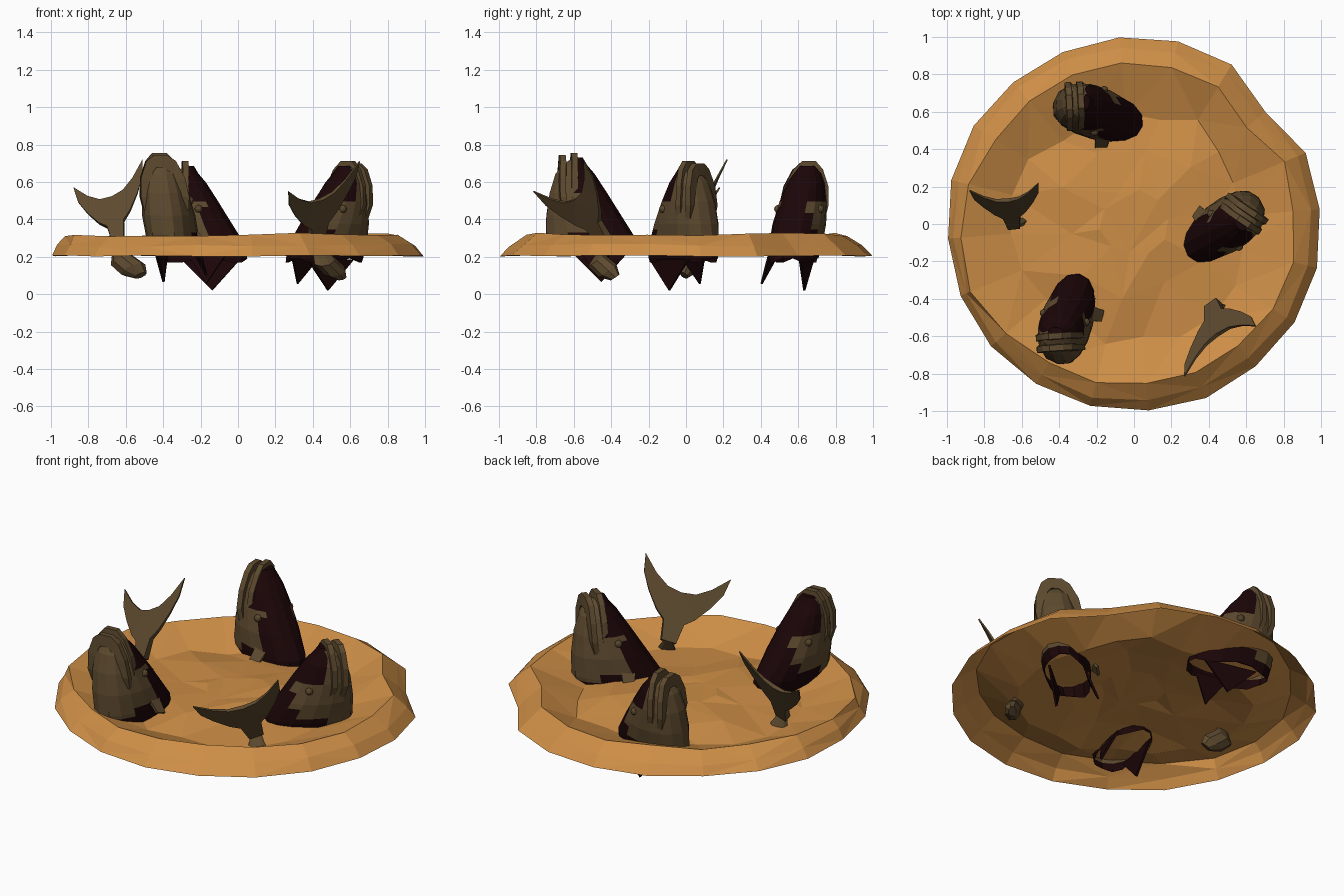
import bpy, bmesh, math, random
from mathutils import Vector, Matrix

random.seed(4)
cube = bpy.data.objects.get("Cube")
if cube:
    bpy.data.objects.remove(cube, do_unlink=True)


def material(name, rgb):
    m = bpy.data.materials.new(name)
    m.use_nodes = True
    m.diffuse_color = (*rgb, 1)
    bsdf = next(n for n in m.node_tree.nodes if n.type == 'BSDF_PRINCIPLED')
    bsdf.inputs["Base Color"].default_value = (*rgb, 1)
    bsdf.inputs["Roughness"].default_value = 0.9
    return m


SAND = material("sand", (0.61, 0.27, 0.062))
BROWN = material("olive brown", (0.11, 0.068, 0.028))
DARK = material("dark maroon", (0.011, 0.0016, 0.0022))


def finish(bm, name, mats, matrix=None, fix=True):
    if fix:
        bmesh.ops.recalc_face_normals(bm, faces=bm.faces[:])
    mesh = bpy.data.meshes.new(name)
    bm.to_mesh(mesh)
    bm.free()
    for m in mats:
        mesh.materials.append(m)
    ob = bpy.data.objects.new(name, mesh)
    bpy.context.collection.objects.link(ob)
    if matrix:
        ob.matrix_world = matrix


def loft(bm, rings):
    """Skin a list of point rings; return the vertex rings."""
    vs = [[bm.verts.new(p) for p in r] for r in rings]
    n = len(vs[0])
    for a, b in zip(vs, vs[1:]):
        for i in range(n):
            j = (i + 1) % n
            bm.faces.new((a[i], a[j], b[j], b[i]))
    return vs


def plate(name, pts, thick, mat, matrix):
    """Thin slab from a flat outline."""
    bm = bmesh.new()
    pts = [Vector(p) for p in pts]
    n = (pts[1] - pts[0]).cross(pts[-1] - pts[0]).normalized() * thick / 2
    top, bot = loft(bm, [[p + n for p in pts], [p - n for p in pts]])
    bm.faces.new(top)
    bm.faces.new(bot[::-1])
    finish(bm, name, [mat], matrix)


# Sandy sheet: raised rim, trough inside it and a low central mound
def basin():
    bm = bmesh.new()
    sides = 20
    rings = []
    # radius, height, their jitter, and how far the rim widens on the right-hand side
    for r, z, jr, jz, wide in [(1.0, 0.205, .008, .004, 0), (0.95, 0.26, .01, .01, .025),
                               (0.865, 0.318, .012, .01, .075), (0.62, 0.22, .05, .012, 0),
                               (0.38, 0.255, .05, .014, 0), (0.17, 0.27, .02, .008, 0)]:
        ring = []
        count = sides if r > 0.5 else sides // 2
        for i in range(count):
            a = math.tau * (i + 0.25) / count
            dent = 0.07 * math.exp(-((a - 0.72) / 0.2) ** 2) if r > 0.8 else 0
            bulge = wide * math.exp(-((a - 3.4) / 0.6) ** 2)
            rr = r - dent + bulge + random.uniform(-jr, jr)
            ring.append((rr * math.cos(a), rr * math.sin(a), z + random.uniform(-jz, jz)))
        rings.append(ring)
    trough = loft(bm, rings[:4])[-1]
    inner, core = loft(bm, rings[4:])
    # Halve the side count between trough and mound
    half = sides // 2
    for i in range(half):
        a, b = inner[i], inner[(i + 1) % half]
        o = [trough[(2 * i + k) % sides] for k in range(3)]
        bm.faces.new((a, o[0], o[1]))
        bm.faces.new((a, o[1], b))
        bm.faces.new((b, o[1], o[2]))
    bm.faces.new(core)
    bmesh.ops.triangulate(bm, faces=bm.faces[:])
    finish(bm, "sand_basin", [SAND])


# Head section rows: height, back, front, half width
ROWS = [(.215, -.26, .22, .12), (.3, -.25, .24, .133), (.42, -.17, .24, .138),
        (.54, -.09, .225, .124), (.64, -.02, .195, .1), (.69, .025, .16, .075),
        (.73, .05, .095, .04)]


def lean(z):
    """Sideways tilt of the head with height."""
    return -0.045 * (z - 0.3) / 0.4


def head_rings(sides=16, steps=4):
    rings = []
    for k, (a, b) in enumerate(zip(ROWS, ROWS[1:])):
        last = k == len(ROWS) - 2
        for s in range(steps + last):
            z, back, front, w = [p + (q - p) * s / steps for p, q in zip(a, b)]
            mid, half = (back + front) / 2, (front - back) / 2
            ring = []
            for i in range(sides):
                t = math.tau * i / sides
                c, d = math.cos(t), math.sin(t)
                # Ragged lower hem
                hem = 0.02 * (i % 4 < 2) if not rings else 0
                ring.append((mid + half * c, lean(z) + w * math.copysign(abs(d) ** 0.85, d), z + hem))
            rings.append(ring)
    return rings


def is_brown(c):
    """Pale belly and jaw, with a cheek patch around each eye."""
    y = c.y - lean(c.z)
    reach = -0.09 if y < 0 else -0.04
    cheek = abs(y) > 0.055 and 0.33 < c.z < 0.54 and c.x > reach
    edge = 0.085 if c.z > 0.55 else 0.05 + 0.03 * math.sin(c.z * 25)
    return cheek or (c.z > 0.27 and c.x > edge)


def lip(name, u, height, matrix):
    """Thick band arching over the snout and down both cheeks."""
    half = [(-.112, .45, -.01), (-.122, .52, .005), (-.11, .62, .005), (-.075, .705, 0), (-.035, height, 0)]
    path = half + [(-v, z, du) for v, z, du in reversed(half)]
    bm = bmesh.new()
    rings = []
    for v, z, du in path:
        out = Vector((0, v, max(z - 0.58, 0))).normalized()
        p = Vector((u + du, v + lean(z), z))
        rings.append([p + Vector((x, 0, 0)) + out * o
                      for x, o in ((-.021, -.06), (-.016, .008), (.016, .008), (.021, -.06))])
    vs = loft(bm, rings)
    bm.faces.new(vs[0])
    bm.faces.new(vs[-1])
    finish(bm, name, [BROWN], matrix)


# Breaching head with mouth upward, local +x is the belly side
def head(tag, x, y, drop, angle):
    mw = Matrix.Translation((x, y, -drop)) @ Matrix.Rotation(math.radians(angle), 4, 'Z')
    bm = bmesh.new()
    vs = loft(bm, head_rings())
    bm.faces.new(vs[-1])
    bmesh.ops.recalc_face_normals(bm, faces=bm.faces[:])
    for f in bm.faces:
        f.material_index = 0 if is_brown(f.calc_center_median()) else 1
    finish(bm, tag + "_head", [BROWN, DARK], mw, fix=False)
    # The jaws are twisted a little about the snout
    pivot = Matrix.Translation((.1, lean(.6), 0))
    jaw = mw @ pivot @ Matrix.Rotation(math.radians(16), 4, 'Z') @ pivot.inverted()
    lip(tag + "_upper_lip", 0.092, 0.748, jaw)
    lip(tag + "_lower_lip", 0.155, 0.735, jaw)
    for side, s in (("left", 1), ("right", -1)):
        bm = bmesh.new()
        bmesh.ops.create_icosphere(bm, subdivisions=2, radius=0.022,
                                   matrix=Matrix.Translation((-.01, lean(.5) + s * .115, .5)))
        finish(bm, f"{tag}_{side}_eye", [BROWN], mw)
    # Torn lower body and the side flipper
    plate(tag + "_lower_body", [(-.2, -.07, .23), (.12, -.07, .23), (-.05, -.06, .065)], .012, DARK, mw)
    plate(tag + "_lower_side", [(-.16, .11, .25), (.04, .11, .25), (-.07, .17, .1)], .012, DARK, mw)
    plate(tag + "_flipper", [(-.1, .1, .34), (-.02, .11, .35), (-.03, .17, .28), (-.09, .17, .26)],
          .015, BROWN, mw)


# Tail flukes: mirrored half outline in span and height fractions
FLUKE = [(.33, .68), (.65, .8), (1, 1), (.93, .77), (.72, .56), (.45, .36), (.24, .26), (.17, 0)]


def tail(tag, base, span, axis, bend, end):
    base, span, axis, bend, end = map(Vector, (base, span, axis, bend, end))
    normal = span.cross(axis).normalized()
    bm = bmesh.new()
    full = [(0, .65)] + FLUKE + [(-s, t) for s, t in reversed(FLUKE)]
    n = len(full)
    rings = []
    for sign in (1, -1):
        rings.append([base + span * s + axis * t + normal * sign * (.004 + .022 * (1 - t) * (1 - abs(s)))
                      for s, t in full])
    # Pair mirrored points into strips across the fluke
    for face in loft(bm, rings):
        bm.faces.new([face[i] for i in (0, 6, 7, 8, 9, 10, 11)])
        for quad in ((0, 1, 5, 6), (1, 2, 4, 5), (2, 3, 4)):
            bm.faces.new([face[i] for i in quad])
            bm.faces.new([face[(n - i) % n] for i in quad])
    finish(bm, tag + "_fluke", [BROWN])
    # Stem carrying on under the sand
    bm = bmesh.new()
    side = span.normalized()
    rings = []
    for c, r in ((base, .03), (bend, .065), (bend.lerp(end, .6), .07), (end, .035)):
        rings.append([c + side * r * math.cos(math.tau * i / 8) + normal * r * .7 * math.sin(math.tau * i / 8)
                      for i in range(8)])
    vs = loft(bm, rings)
    bm.faces.new(vs[0])
    bm.faces.new(vs[-1])
    finish(bm, tag + "_stem", [BROWN])


basin()
head("front", -0.35, -0.515, 0.0, -102)
head("side", 0.48, -0.01, 0.045, 40)
head("back", -0.20, 0.585, 0.045, 167)
tail("left", (-.64, -.01, .28), (.185, .02, .075), (-.055, .21, .365), (-.62, .02, .18), (-.52, -.01, .1))
tail("right", (.42, -.43, .28), (.19, .135, .08), (.04, -.25, .35), (.46, -.48, .18), (.55, -.38, .09))
